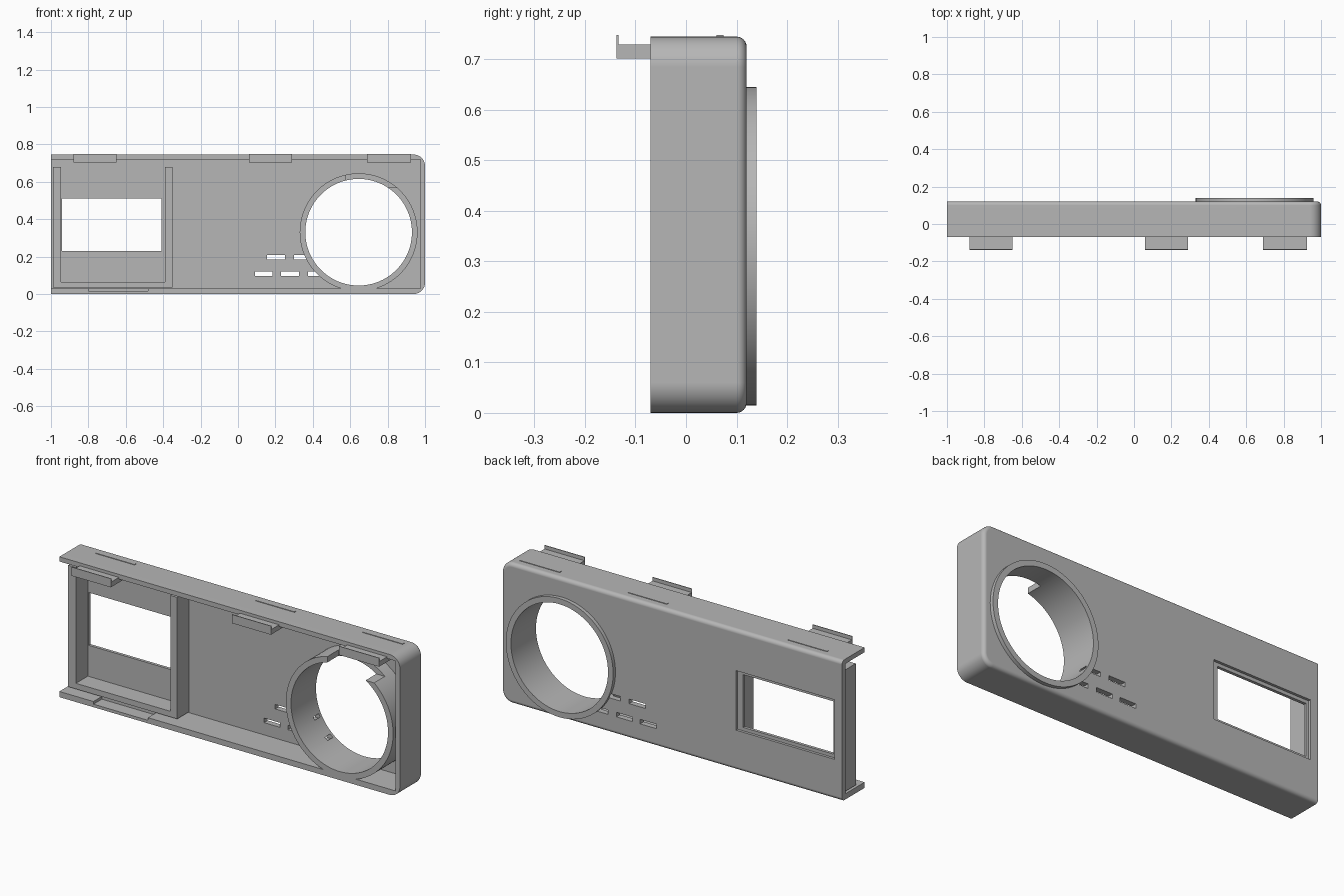
import bpy, bmesh, math
from mathutils import Matrix

if "Cube" in bpy.data.objects:
    bpy.data.objects.remove(bpy.data.objects["Cube"])

grey = bpy.data.materials.new("plain_grey")
grey.use_nodes = True
grey.diffuse_color = (0.47, 0.47, 0.47, 1)
grey.node_tree.nodes["Principled BSDF"].inputs["Base Color"].default_value = (0.47, 0.47, 0.47, 1)

FRONT, BACK, PANEL = -0.07, 0.12, 0.09   # depth of open rim, outer back, inner panel face
HEIGHT = 0.745
RING_X, RING_Z = 0.645, 0.33


def to_object(name, bm):
    bmesh.ops.recalc_face_normals(bm, faces=bm.faces)
    mesh = bpy.data.meshes.new(name)
    bm.to_mesh(mesh)
    bm.free()
    mesh.materials.append(grey)
    obj = bpy.data.objects.new(name, mesh)
    bpy.context.collection.objects.link(obj)
    return obj


def add_box(bm, x, y, z):
    size = Matrix.Diagonal((x[1] - x[0], y[1] - y[0], z[1] - z[0], 1))
    centre = Matrix.Translation((sum(x) / 2, sum(y) / 2, sum(z) / 2))
    bmesh.ops.create_cube(bm, size=1, matrix=centre @ size)


def box(name, x, y, z):
    bm = bmesh.new()
    add_box(bm, x, y, z)
    return to_object(name, bm)


def cylinder(name, radius, y):
    bm = bmesh.new()
    place = Matrix.Translation((RING_X, sum(y) / 2, RING_Z)) @ Matrix.Rotation(math.pi / 2, 4, 'X')
    bmesh.ops.create_cone(bm, cap_ends=True, segments=96, radius1=radius, radius2=radius,
                          depth=y[1] - y[0], matrix=place)
    return to_object(name, bm)


def combine(target, other, operation='DIFFERENCE'):
    other.hide_render = True
    mod = target.modifiers.new("boolean", 'BOOLEAN')
    mod.operation = operation
    mod.solver = 'EXACT'
    mod.object = other
    bpy.context.view_layer.objects.active = target
    bpy.ops.object.modifier_apply(modifier=mod.name)
    bpy.data.objects.remove(other)


# Outer body: rounded at the closed end, filleted around the back
bm = bmesh.new()
add_box(bm, (-1, 1), (FRONT, BACK), (0, HEIGHT))
corners = [e for e in bm.edges if all(v.co.x > 0.9 for v in e.verts)
           and abs(e.verts[0].co.y - e.verts[1].co.y) > 0.1]
bmesh.ops.bevel(bm, geom=corners, offset=0.06, segments=10, profile=0.5, affect='EDGES')
rim = [e for e in bm.edges if all(v.co.y > BACK - 0.001 for v in e.verts)
       and not all(v.co.x < -0.99 for v in e.verts)]
bmesh.ops.bevel(bm, geom=rim, offset=0.02, segments=6, profile=0.5, affect='EDGES')
housing = to_object("housing", bm)

# Hollow interior, open at the front and at one end
combine(housing, box("cavity", (-1.2, 0.975), (-0.3, PANEL), (0.03, 0.72)))

# Round collar through the panel
combine(housing, cylinder("collar", 0.315, (FRONT, 0.14)), 'UNION')
combine(housing, cylinder("collar_bore", 0.285, (-0.3, 0.3)))
combine(housing, box("collar_notch", (0.575, 0.94), (-0.2, 0.02), (0.57, 0.69)))

# Window with a stepped recess on the back
combine(housing, box("window_hole", (-0.94, -0.41), (0, 0.3), (0.23, 0.51)))
combine(housing, box("window_recess", (-0.955, -0.377), (0.106, 0.3), (0.212, 0.528)))

# Two rows of vent slots
bm = bmesh.new()
for row_z, starts in ((0.185, (0.155, 0.30)), (0.095, (0.09, 0.23, 0.375))):
    for start in starts:
        add_box(bm, (start, start + 0.095), (0.08, 0.125), (row_z, row_z + 0.024))
combine(housing, to_object("vent_slots", bm))

# Shallow relief in the floor near the front rim
combine(housing, box("floor_relief", (-0.8, -0.48), (-0.2, 0.0), (0.016, 0.05)))

# U-shaped rail around the window, inside the body
rail = box("window_rail", (-0.99, -0.35), (-0.01, PANEL + 0.008), (0.035, 0.68))
combine(rail, box("rail_opening", (-0.945, -0.39), (-0.1, 0.2), (0.065, 0.8)))

# Snap clips with upturned lips, and matching ridges on top
for i, (x0, x1) in enumerate(((-0.88, -0.65), (0.06, 0.29), (0.69, 0.925)), 1):
    clip = box(f"clip_{i}", (x0, x1), (-0.138, -0.04), (0.702, 0.729))
    combine(clip, box("lip", (x0, x1), (-0.138, -0.134), (0.71, 0.748)), 'UNION')
    box(f"top_ridge_{i}", (x0, x1), (0.06, 0.074), (0.73, 0.748))

# Smooth fillets and bore, crisp edges elsewhere
bpy.ops.object.select_all(action='DESELECT')
bpy.context.view_layer.objects.active = housing
housing.select_set(True)
bpy.ops.object.shade_smooth_by_angle(angle=math.radians(30))
weighted = housing.modifiers.new("weighted_normals", 'WEIGHTED_NORMAL')
weighted.keep_sharp = True
